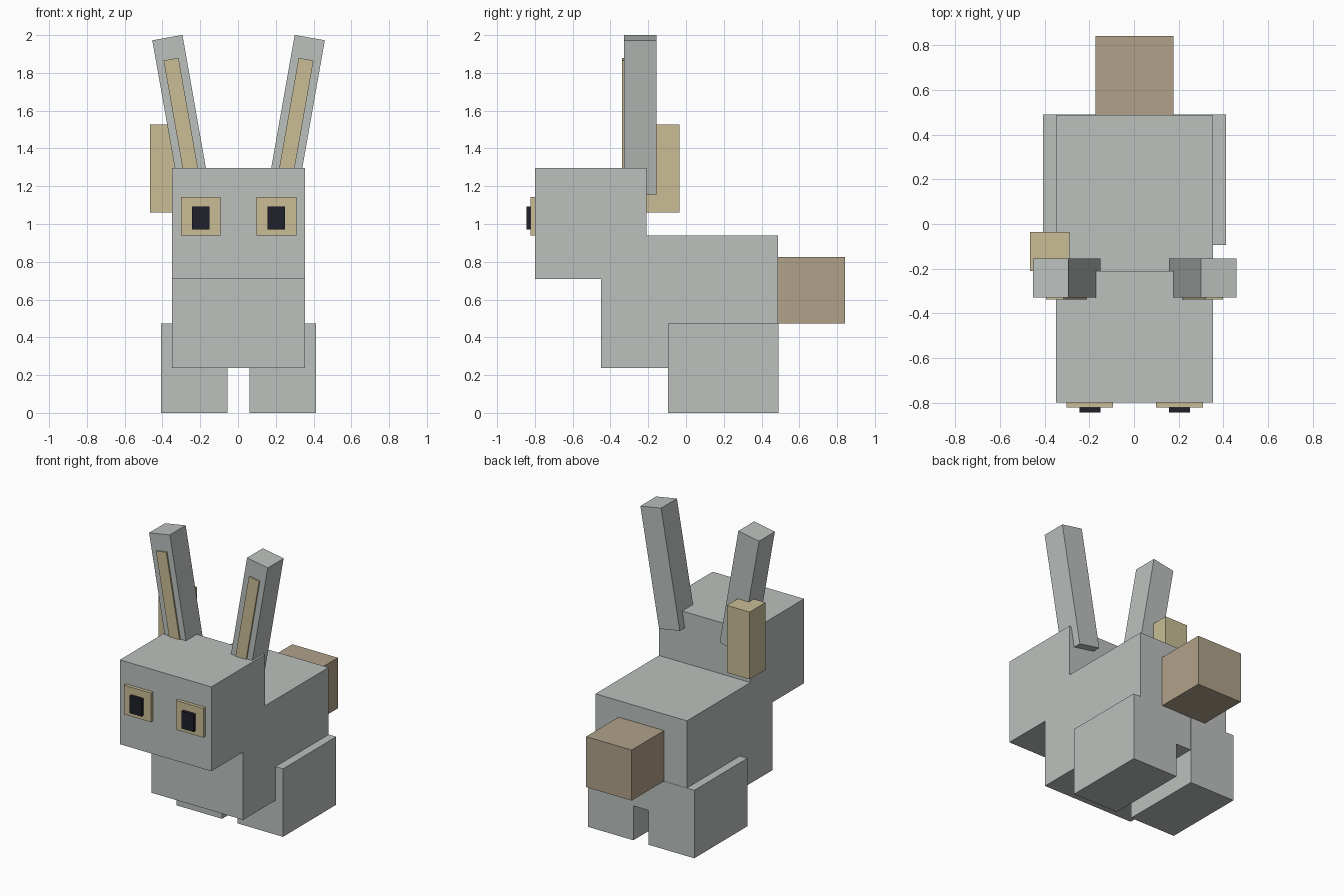
import bpy
import math
from mathutils import Matrix, Vector

if "Cube" in bpy.data.objects:
    bpy.data.objects.remove(bpy.data.objects["Cube"], do_unlink=True)

MID = 0.003  # body's symmetry plane, nudged by the one-sided pack
EAR_TILT = math.radians(10)


def material(name, rgb):
    mat = bpy.data.materials.new(name)
    mat.use_nodes = True
    colour = (*rgb, 1.0)
    mat.diffuse_color = colour
    mat.node_tree.nodes["Principled BSDF"].inputs["Base Color"].default_value = colour
    return mat


grey = material("soft grey fur", (0.50, 0.535, 0.515))
cream = material("pale gold", (0.585, 0.515, 0.305))
brown = material("tan brown", (0.44, 0.36, 0.255))
black = material("dark pupil", (0.014, 0.014, 0.024))


def box(name, mat, x, y, z, tilt=0.0):
    """Box spanning the given ranges, tilted about its own centre."""
    spans = (x, y, z)
    centre = Vector([(a + b) / 2 for a, b in spans])
    size = Vector([b - a for a, b in spans])
    bpy.ops.mesh.primitive_cube_add(size=1, location=centre)
    obj = bpy.context.object
    obj.name = name
    obj.data.name = name
    obj.data.transform(Matrix.Rotation(tilt, 4, "Y") @ Matrix.Diagonal((*size, 1)))
    obj.data.materials.append(mat)
    return obj


def pair(name, mat, x, y, z, tilt=0.0):
    """Mirrored left and right boxes; x is measured from the symmetry plane."""
    a, b = x
    box("left_" + name, mat, (MID + a, MID + b), y, z, tilt)
    box("right_" + name, mat, (MID - b, MID - a), y, z, -tilt)


# Head, body and tail
box("head", grey, (MID - 0.352, MID + 0.352), (-0.80, -0.21), (0.71, 1.297))
box("body", grey, (MID - 0.352, MID + 0.352), (-0.45, 0.488), (0.238, 0.94))
box("tail", brown, (MID - 0.175, MID + 0.175), (0.488, 0.843), (0.473, 0.825))

# Hind legs
pair("hind_leg", grey, (0.059, 0.41), (-0.095, 0.49), (0.0, 0.473))

# Eyes
pair("eye", cream, (0.096, 0.306), (-0.823, -0.79), (0.94, 1.143))
pair("pupil", black, (0.153, 0.247), (-0.845, -0.81), (0.972, 1.092))

# Ears, leaning outwards, with inner panels
pair("ear", grey, (0.224, 0.386), (-0.329, -0.155), (1.165, 1.993), EAR_TILT)
pair("inner_ear", cream, (0.265, 0.345), (-0.339, -0.32), (1.273, 1.877), EAR_TILT)

# Upright block behind the head on the right
box("side_block", cream, (-0.465, -0.29), (-0.21, -0.035), (1.06, 1.528))
